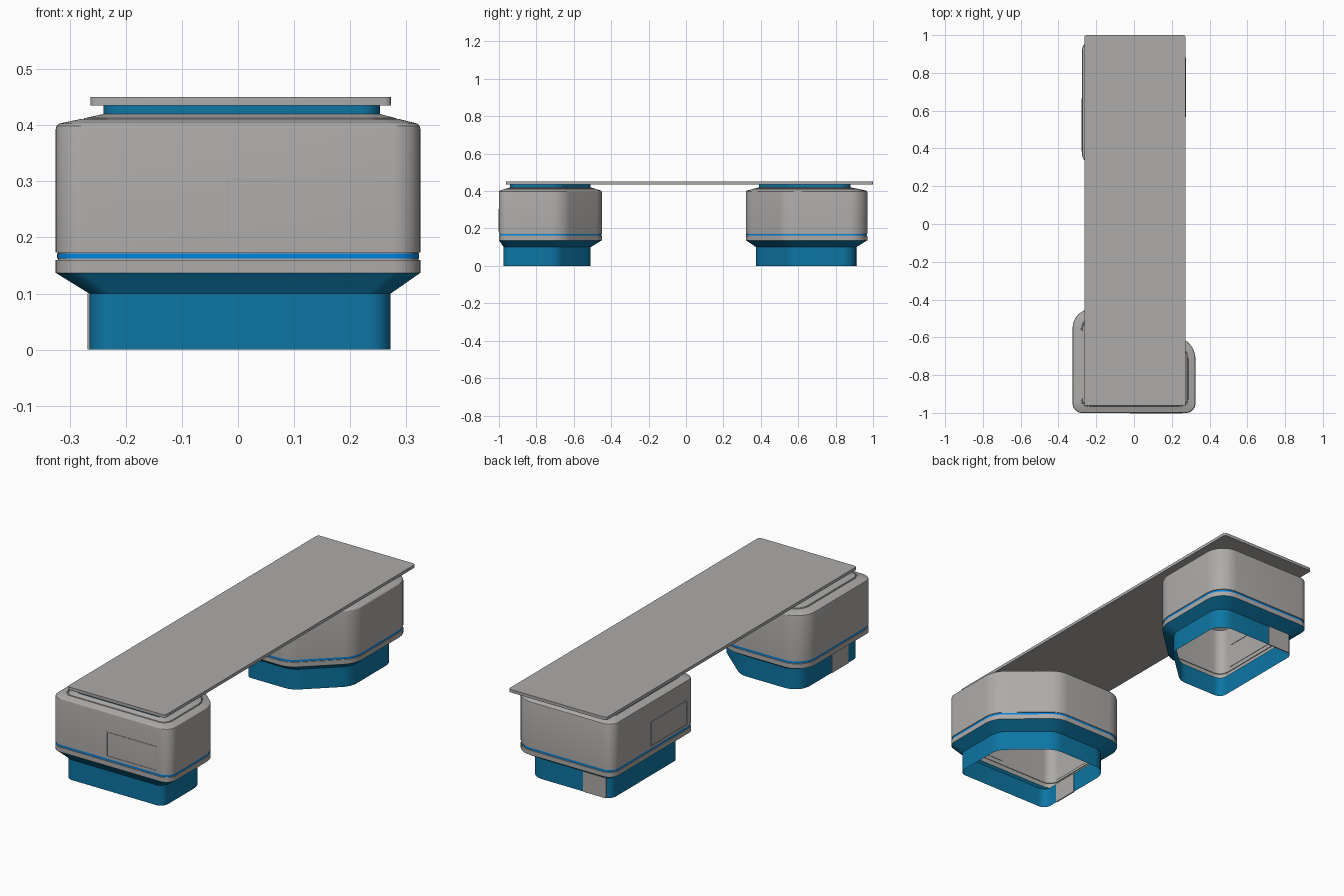
import bpy, bmesh, math
from mathutils import Vector

if "Cube" in bpy.data.objects:
    bpy.data.objects.remove(bpy.data.objects["Cube"])


def material(name, rgb):
    m = bpy.data.materials.new(name)
    m.diffuse_color = (*rgb, 1)
    m.use_nodes = True
    m.node_tree.nodes["Principled BSDF"].inputs["Base Color"].default_value = m.diffuse_color
    return m


GREY = material("warm_grey", (0.42, 0.41, 0.40))
TEAL = material("teal", (0.004, 0.18, 0.37))
BLUE = material("bright_blue", (0.0, 0.23, 0.75))


def finish(name, bm, mat, smooth=True):
    me = bpy.data.meshes.new(name)
    bm.to_mesh(me)
    bm.free()
    ob = bpy.data.objects.new(name, me)
    bpy.context.collection.objects.link(ob)
    me.materials.append(mat)
    if smooth:
        bpy.ops.object.select_all(action='DESELECT')
        ob.select_set(True)
        bpy.context.view_layer.objects.active = ob
        bpy.ops.object.shade_smooth_by_angle(angle=math.radians(25))
    return ob


def rounded(points, radii, seg=8):
    """Counter-clockwise outline with a tangent arc at each corner."""
    out, n = [], len(points)
    for i in range(n):
        p = Vector(points[i])
        a = (Vector(points[i - 1]) - p).normalized()
        b = (Vector(points[(i + 1) % n]) - p).normalized()
        half = a.angle(b) / 2
        r = radii[i]
        c = p + (a + b).normalized() * (r / math.sin(half))
        start = p + a * (r / math.tan(half)) - c
        sweep = math.pi - 2 * half
        for k in range(seg + 1):
            t = sweep * k / seg
            out.append(c + Vector((start.x * math.cos(t) - start.y * math.sin(t),
                                   start.x * math.sin(t) + start.y * math.cos(t))))
    return out


def loft(name, outer, inner, profile, mat):
    """Open shell; profile holds (height, blend from outer to inner outline)."""
    bm = bmesh.new()
    rings = [[bm.verts.new((*o.lerp(i, t), z)) for o, i in zip(outer, inner)]
             for z, t in profile]
    n = len(outer)
    for lo, hi in zip(rings, rings[1:]):
        for i in range(n):
            j = (i + 1) % n
            bm.faces.new((lo[i], lo[j], hi[j], hi[i]))
    return finish(name, bm, mat)


def box(name, lo, hi, mat):
    bm = bmesh.new()
    bmesh.ops.create_cube(bm, size=1)
    for v in bm.verts:
        v.co = [l + (c + 0.5) * (h - l) for c, l, h in zip(v.co, lo, hi)]
    return finish(name, bm, mat, False)


def pod(name, body, base, neck, radii):
    body_o = rounded(body, radii)
    base_o = rounded(base, [r * 0.8 for r in radii])
    neck_o = rounded(neck, [r * 0.7 for r in radii])
    # hollow foot with flared shoulder
    loft(name + "_base", body_o, base_o, [(0, 1), (0.10, 1), (0.137, 0)], TEAL)
    # lower rim, groove and main shell with stepped lid
    loft(name + "_body", body_o, neck_o,
         [(0.137, 0), (0.160, 0), (0.160, 0.05), (0.173, 0.05), (0.173, 0),
          (0.393, 0), (0.399, 0.02), (0.403, 0.08), (0.411, 0.52),
          (0.408, 0.53), (0.408, 0.58), (0.4125, 0.60), (0.42, 1)], GREY)
    # coloured strip sitting in the groove
    loft(name + "_strip", body_o, neck_o, [(0.1625, 0.03), (0.1712, 0.03)], BLUE)
    # neck under the deck
    loft(name + "_neck", neck_o, neck_o, [(0.42, 0), (0.436, 0)], TEAL)


def hatch(name, wall, a, b, axis):
    """Thin frame of four strips outlining a hatch on a flat wall."""
    z0, z1, w, d = 0.183, 0.305, 0.004, 0.002
    strips = [(a, b, z0, z0 + w), (a, b, z1 - w, z1),
              (a, a + w, z0 + w, z1 - w), (b - w, b, z0 + w, z1 - w)]
    for k, (u0, u1, v0, v1) in enumerate(strips):
        if axis == 'x':
            lo, hi = (u0, wall - d, v0), (u1, wall + d, v1)
        else:
            lo, hi = (wall - d, u0, v0), (wall + d, u1, v1)
        box(f"{name}_{k + 1}", lo, hi, GREY)


# front pod: rectangle with a cut right rear corner
pod("front_pod",
    [(-.325, -1), (.325, -1), (.325, -.66), (.08, -.45), (-.325, -.45)],
    [(-.265, -.975), (.272, -.975), (.272, -.69), (.06, -.51), (-.265, -.51)],
    [(-.24, -.94), (.253, -.94), (.253, -.68), (.05, -.51), (-.24, -.51)],
    [.05, .05, .12, .12, .1])
hatch("front_pod_hatch_frame", -1, -0.02, 0.257, 'x')
box("front_pod_base_panel", (-.268, -.89, 0), (-.262, -.76, 0.10), GREY)

# back pod: narrower, with a cut right front corner
pod("back_pod",
    [(-.275, .32), (.05, .32), (.275, .53), (.275, .97), (-.275, .97)],
    [(-.225, .375), (.03, .375), (.23, .56), (.23, .91), (-.225, .91)],
    [(-.2, .39), (.03, .39), (.21, .56), (.21, .88), (-.2, .88)],
    [.05, .12, .12, .1, .05])
hatch("back_pod_hatch_frame", -.275, 0.385, 0.665, 'y')
box("back_pod_base_panel", (-.2, .907, 0), (-.075, .913, 0.10), GREY)

# deck plate spanning both pods
deck = rounded([(-.263, -.962), (.273, -.962), (.273, 1), (-.263, 1)], [.012] * 4, 4)
bm = bmesh.new()
low = bm.faces.new([bm.verts.new((p.x, p.y, 0.435)) for p in deck])
ext = bmesh.ops.extrude_face_region(bm, geom=[low], use_keep_orig=True)
for v in ext["geom"]:
    if isinstance(v, bmesh.types.BMVert):
        v.co.z = 0.45
bmesh.ops.recalc_face_normals(bm, faces=bm.faces)
finish("deck_plate", bm, GREY)
